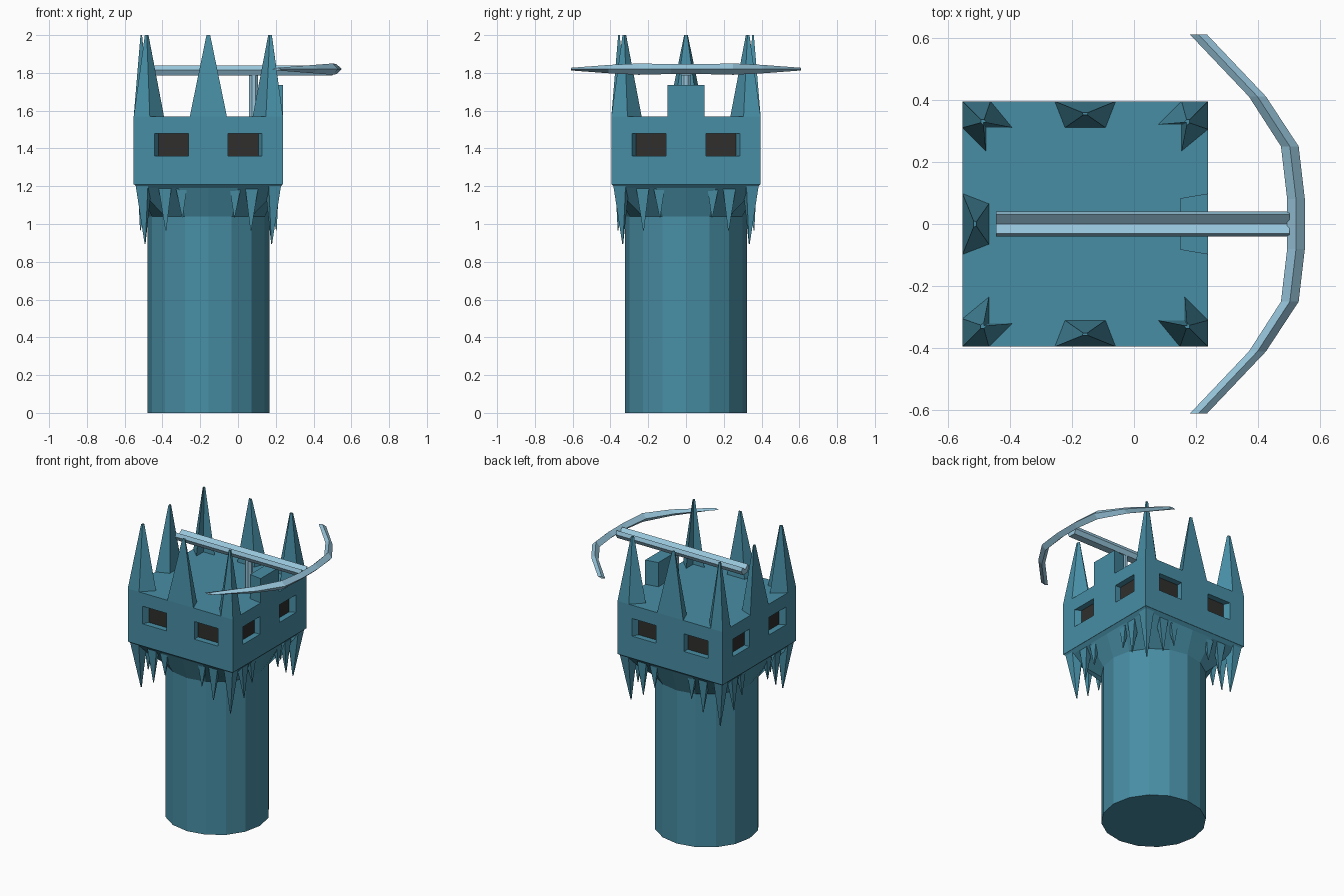
import bpy, bmesh, math
from mathutils import Vector

if "Cube" in bpy.data.objects:
    bpy.data.objects.remove(bpy.data.objects["Cube"])

CX = -0.157   # tower axis
H = 0.395     # half width of the square head


def material(name, rgb):
    m = bpy.data.materials.new(name)
    m.diffuse_color = (*rgb, 1)
    m.use_nodes = True
    m.node_tree.nodes["Principled BSDF"].inputs["Base Color"].default_value = m.diffuse_color
    return m


TEAL = material("teal stone", (0.064, 0.27, 0.375))
PALE = material("pale blue metal", (0.31, 0.56, 0.71))
DARK = material("dark window", (0.029, 0.028, 0.027))


def finish(name, bm, mats, recalc=True):
    if recalc:
        bmesh.ops.recalc_face_normals(bm, faces=bm.faces[:])
    me = bpy.data.meshes.new(name)
    bm.to_mesh(me)
    bm.free()
    for m in mats:
        me.materials.append(m)
    ob = bpy.data.objects.new(name, me)
    bpy.context.collection.objects.link(ob)
    return ob


def loft(name, rings, mat):
    """Skin a list of rings with equal point counts and cap both ends."""
    bm = bmesh.new()
    vs = [[bm.verts.new(p) for p in r] for r in rings]
    n = len(vs[0])
    for a, b in zip(vs, vs[1:]):
        for i in range(n):
            j = (i + 1) % n
            bm.faces.new((a[i], a[j], b[j], b[i]))
    bm.faces.new(vs[0][::-1])
    bm.faces.new(vs[-1])
    return finish(name, bm, [mat])


def turn(p, k):
    """Turn a tower-local point by k quarter turns and move it to the axis."""
    x, y, z = p
    for _ in range(k):
        x, y = -y, x
    return (x + CX, y, z)


def spike(name, base, tip, z0, k, s=0.1):
    """Pointed prism from a base outline to a tiny tip outline."""
    tx, ty, tz = tip
    cx = sum(p[0] for p in base) / len(base)
    cy = sum(p[1] for p in base) / len(base)
    low = [turn((x, y, z0), k) for x, y in base]
    top = [turn((tx + (x - cx) * s, ty + (y - cy) * s, tz), k) for x, y in base]
    return loft(name, [low, top], TEAL)


# Shaft flaring from a round column into the square head
def ring(r, z, square=False):
    out = []
    for i in range(16):
        a = math.tau * i / 16
        c, s = math.cos(a), math.sin(a)
        f = r / max(abs(c), abs(s)) if square else r
        out.append((CX + f * c, f * s, z))
    return out


loft("tower_shaft", [ring(0.323, 0), ring(0.323, 1.04),
                     ring(0.375, 1.19, True), ring(H, 1.212, True)], TEAL)

# Square head with two recessed windows on each side
bm = bmesh.new()
cols = [-H, -0.285, -0.105, 0.105, 0.285, H]
rows = [1.21, 1.36, 1.48, 1.57]
DEPTH = 0.04


def quad(pts, k, mat=0):
    f = bm.faces.new([bm.verts.new(turn(p, k)) for p in pts])
    f.material_index = mat


for k in range(4):
    for i in range(5):
        for j in range(3):
            u0, u1, z0, z1 = cols[i], cols[i + 1], rows[j], rows[j + 1]
            front = [(u0, -H, z0), (u1, -H, z0), (u1, -H, z1), (u0, -H, z1)]
            if j == 1 and i in (1, 3):
                # outer jamb is splayed, the other reveals are straight
                b0 = u0 + 0.02 if i == 1 else u0
                b1 = u1 - 0.02 if i == 3 else u1
                y = -H + DEPTH
                back = [(b0, y, z0), (b1, y, z0), (b1, y, z1), (b0, y, z1)]
                for e in range(4):
                    g = (e + 1) % 4
                    quad([front[e], front[g], back[g], back[e]], k)
                quad(back, k, 1)
            else:
                quad(front, k)
quad([(-H, -H, 1.57), (H, -H, 1.57), (H, H, 1.57), (-H, H, 1.57)], 0)
quad([(-H, H, 1.21), (H, H, 1.21), (H, -H, 1.21), (-H, -H, 1.21)], 0)
bmesh.ops.remove_doubles(bm, verts=bm.verts[:], dist=1e-4)
finish("tower_head", bm, [TEAL, DARK], recalc=False)

# Crown: L-shaped corner spikes, and middle spikes on all sides but the right
corner = [(H, -H), (H, -0.31), (0.32, -0.235), (0.32, -0.31), (0.235, -0.31), (0.305, -H)]
corner = [(x, y) for x, y in corner]
middle = [(-0.098, -H), (0.098, -H), (0.065, -0.31), (-0.065, -0.31)]
for k in range(4):
    spike("corner_spike", corner, (0.328, -0.328, 2.0), 1.57, k, 0.12)
    if k != 1:
        spike("middle_spike", middle, (0, -0.355, 2.0), 1.57, k)

# Blunt block on the right side, under the bow
block = [(-0.098, -H), (0.098, -H), (0.083, -0.307), (-0.083, -0.307)]
loft("crown_block", [[turn((x, y, z), 1) for x, y in block] for z in (1.57, 1.735)], TEAL)

# Icicles hanging below every corner of the head
def diamond(x, y, r):
    return [(x - r, y - r * 0.6), (x + r, y - r * 0.6), (x + r * 0.6, y + r), (x - r * 0.6, y + r)]


for k in range(4):
    spike("corner_icicle", [(0.385, -0.385), (0.385, -0.32), (0.32, -0.30), (0.30, -0.32), (0.32, -0.385)],
          (0.335, -0.335, 0.895), 1.205, k, 0.06)
    for u, r, z in ((0.225, 0.036, 0.965), (0.138, 0.032, 1.035)):
        for side in (1, -1):
            spike("icicle", diamond(side * (u + 0.005), -0.352, r),
                  (side * u, -0.36, z), 1.205, k, 0.06)

# Crossbow post
post = [(0.083 + 0.026 * math.cos(math.tau * (i + .5) / 8), 0.026 * math.sin(math.tau * (i + .5) / 8))
        for i in range(8)]
loft("bow_post", [[(x, y, z) for x, y in post] for z in (1.57, 1.80)], PALE)

# Crossbow stock with a V groove along the top
stock = [(-0.04, 1.815), (-0.03, 1.84), (0, 1.815), (0.03, 1.84),
         (0.04, 1.815), (0.025, 1.787), (-0.025, 1.787)]
loft("bow_stock", [[(x, y, z) for y, z in stock] for x in (-0.445, 0.5)], PALE)

# Bow limbs: a diamond section swept along the arc (inner x, outer x, y, half height)
half = [(0.493, 0.55, 0.08, 0.026), (0.473, 0.53, 0.25, 0.03),
        (0.37, 0.425, 0.41, 0.022), (0.18, 0.235, 0.61, 0.007)]
arc = [(a, b, -y, h) for a, b, y, h in reversed(half)] + half
loft("bow_limbs", [[(a, y, 1.82), ((a + b) / 2, y, 1.82 + h), (b, y, 1.82),
                    ((a + b) / 2, y, 1.82 - h)] for a, b, y, h in arc], PALE)
